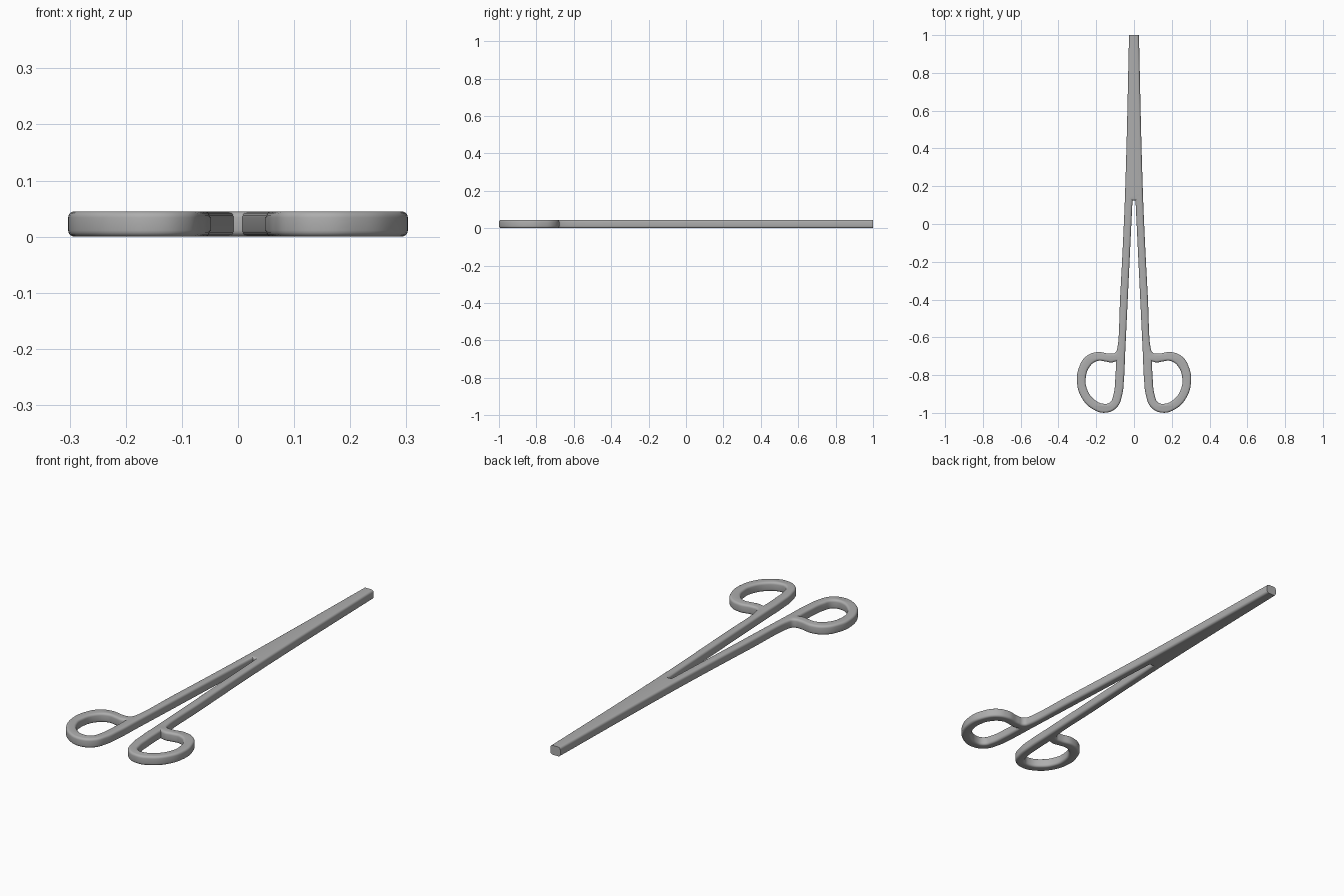
import bpy, bmesh

cube = bpy.data.objects.get("Cube")
if cube:
    bpy.data.objects.remove(cube, do_unlink=True)

THICK = 0.045
ROUND = 0.011

steel = bpy.data.materials.new("brushed_steel")
steel.use_nodes = True
colour = (0.42, 0.42, 0.42, 1)
steel.diffuse_color = colour
steel.node_tree.nodes["Principled BSDF"].inputs["Base Color"].default_value = colour

# Half outline, from the tip down the outside, round the finger ring and back
# up the inside of the arm; the flag marks a sharp corner
half = [
    (0.025, 1.05, True), (0.046, 0.20, False), (0.056, -0.05, False),
    (0.073, -0.38, False), (0.089, -0.66, False), (0.100, -0.682, False),
    (0.130, -0.686, False), (0.195, -0.678, False), (0.255, -0.702, False),
    (0.293, -0.765, False), (0.302, -0.835, False), (0.277, -0.920, False),
    (0.220, -0.979, False), (0.150, -0.999, False), (0.090, -0.970, False),
    (0.064, -0.910, False), (0.053, -0.820, False), (0.047, -0.690, False),
    (0.008, 0.125, True),
]
# Opening of the finger ring
hole = [
    (0.095, -0.727, True), (0.099, -0.820, False), (0.109, -0.905, False),
    (0.126, -0.943, False), (0.160, -0.952, False), (0.215, -0.925, False),
    (0.250, -0.870, False), (0.256, -0.820, False), (0.236, -0.757, False),
    (0.193, -0.725, False), (0.150, -0.728, False), (0.120, -0.733, False),
]


def mirrored(points):
    return [(-x, y, sharp) for x, y, sharp in reversed(points)]


def add_loop(curve, points):
    spline = curve.splines.new("BEZIER")
    spline.bezier_points.add(len(points) - 1)
    spline.use_cyclic_u = True
    spline.resolution_u = 8
    for bp, (x, y, sharp) in zip(spline.bezier_points, points):
        bp.co = (x, y, 0)
        kind = "VECTOR" if sharp else "AUTO"
        bp.handle_left_type = bp.handle_right_type = kind


# Flat body with rounded rims
curve = bpy.data.curves.new("clamp_profile", "CURVE")
curve.dimensions = "2D"
curve.fill_mode = "BOTH"
curve.extrude = THICK / 2 - ROUND
curve.bevel_depth = ROUND
curve.bevel_resolution = 3
curve.offset = -ROUND
add_loop(curve, half + mirrored(half))
add_loop(curve, hole)
add_loop(curve, mirrored(hole))

clamp = bpy.data.objects.new("clamp_body", curve)
bpy.context.collection.objects.link(clamp)
clamp.location.z = THICK / 2
bpy.ops.object.select_all(action="DESELECT")
clamp.select_set(True)
bpy.context.view_layer.objects.active = clamp
bpy.ops.object.convert(target="MESH")
clamp = bpy.context.object

# Weld the rims and cut the tip square
bm = bmesh.new()
bm.from_mesh(clamp.data)
bmesh.ops.remove_doubles(bm, verts=bm.verts, dist=0.0002)
cut = bmesh.ops.bisect_plane(
    bm, geom=bm.verts[:] + bm.edges[:] + bm.faces[:],
    plane_co=(0, 1, 0), plane_no=(0, 1, 0), clear_outer=True)
rim = [e for e in cut["geom_cut"] if isinstance(e, bmesh.types.BMEdge)]
bmesh.ops.holes_fill(bm, edges=rim, sides=0)
bmesh.ops.recalc_face_normals(bm, faces=bm.faces[:])
bm.to_mesh(clamp.data)
bm.free()

clamp.name = "clamp_body"
clamp.data.materials.clear()
clamp.data.materials.append(steel)
bpy.ops.object.shade_smooth_by_angle(angle=0.6)
